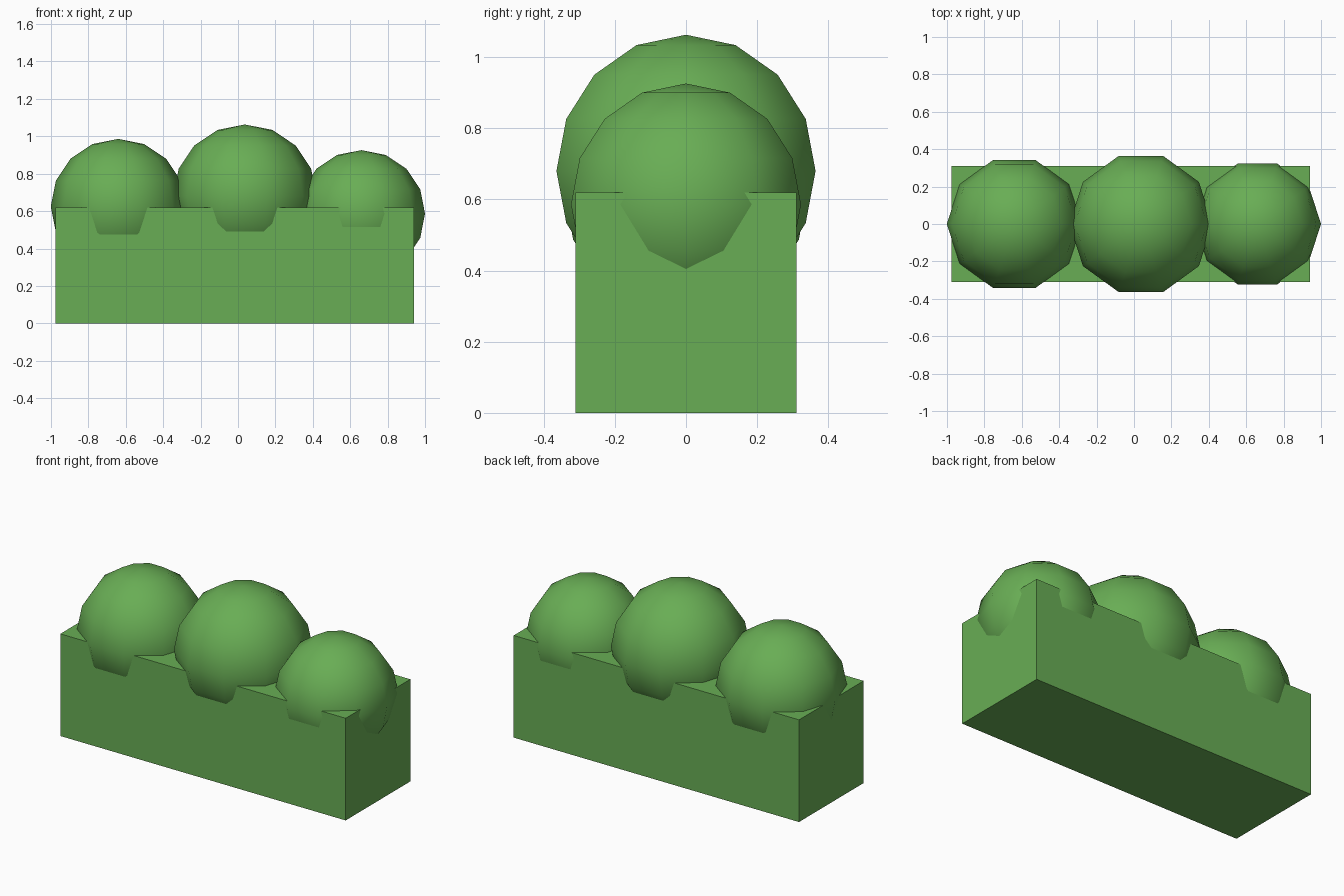
import bpy
import math

cube = bpy.data.objects.get("Cube")
if cube:
    bpy.data.objects.remove(cube, do_unlink=True)

# Leaf colour shared by every part
leaf = bpy.data.materials.new("leaf_green")
leaf.use_nodes = True
colour = (0.14, 0.42, 0.09, 1)
leaf.diffuse_color = colour
leaf.node_tree.nodes["Principled BSDF"].inputs["Base Color"].default_value = colour


def finish(name):
    obj = bpy.context.object
    obj.name = obj.data.name = name
    obj.data.materials.append(leaf)
    bpy.ops.object.transform_apply(location=False, rotation=True, scale=True)
    return obj


def bush(name, x, z, radius):
    # Faceted outline with a corner pointing along x, shaded smooth
    bpy.ops.mesh.primitive_uv_sphere_add(segments=10, ring_count=8, radius=radius,
                                         location=(x, 0, z), rotation=(0, 0, math.pi / 2))
    finish(name)
    bpy.ops.object.shade_smooth()


# Clipped rectangular hedge
bpy.ops.mesh.primitive_cube_add(size=1, location=(-0.018, 0, 0.31))
bpy.context.object.scale = (1.916, 0.62, 0.62)
finish("hedge_block")

# Rounded bushes along the top
bush("right_bush", -0.64, 0.625, 0.361)
bush("middle_bush", 0.037, 0.68, 0.383)
bush("left_bush", 0.66, 0.586, 0.34)
